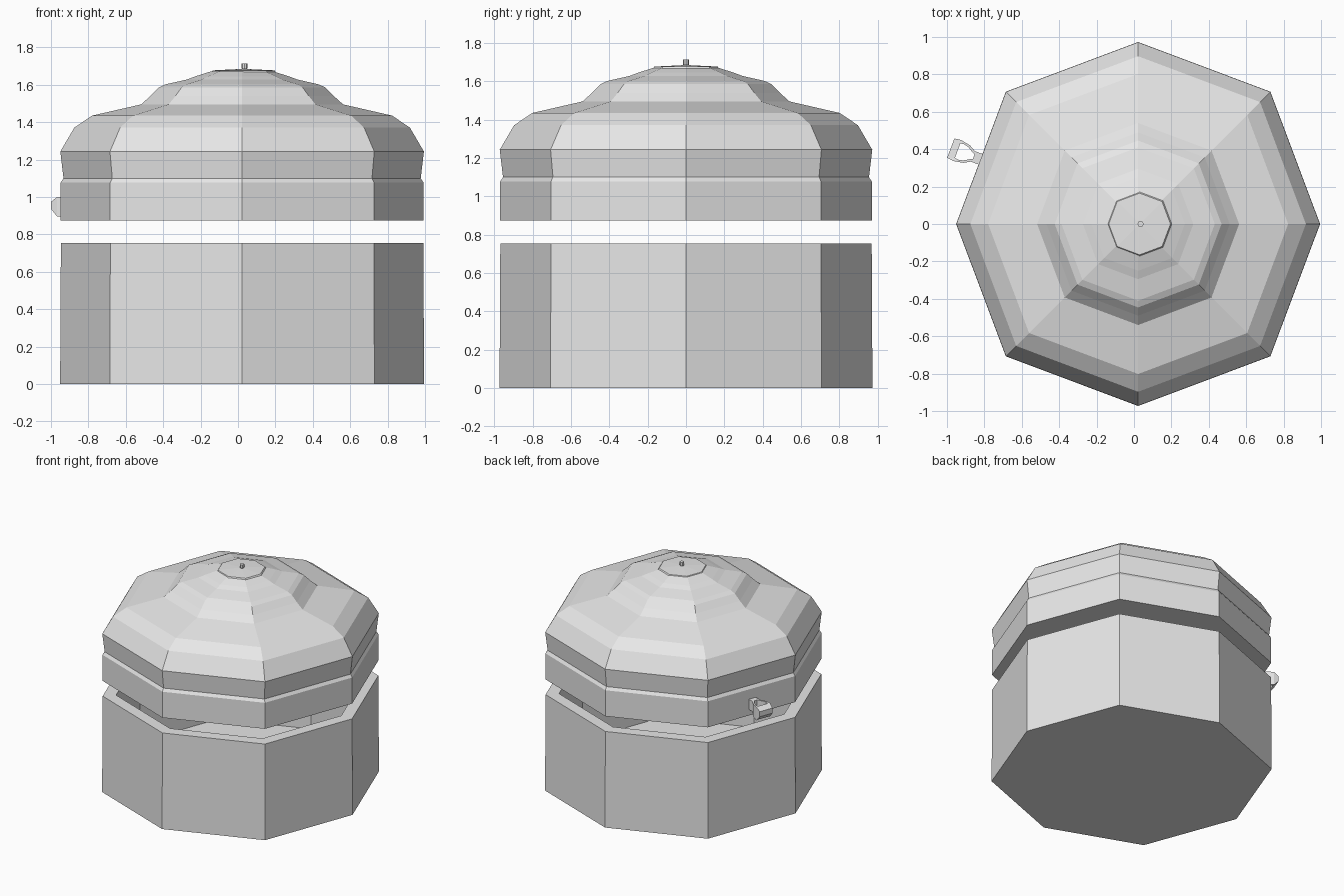
import bpy
import bmesh
import math
from mathutils import Vector

cube = bpy.data.objects.get("Cube")
if cube:
    bpy.data.objects.remove(cube, do_unlink=True)

CENTRE_X = 0.022
grey = bpy.data.materials.new("plain grey")
grey.use_nodes = True
colour = (0.8, 0.8, 0.8, 1)
grey.diffuse_color = colour
grey.node_tree.nodes["Principled BSDF"].inputs["Base Color"].default_value = colour


def finish(name, bm):
    bmesh.ops.recalc_face_normals(bm, faces=bm.faces)
    mesh = bpy.data.meshes.new(name)
    bm.to_mesh(mesh)
    bm.free()
    mesh.materials.append(grey)
    obj = bpy.data.objects.new(name, mesh)
    bpy.context.collection.objects.link(obj)
    return obj


def octagon_lathe(name, profile, x=CENTRE_X):
    """Stack eight-sided rings along a (radius, height) profile and cap both ends."""
    bm = bmesh.new()
    rings = []
    for r, z in profile:
        ring = []
        for i in range(8):
            a = i * math.pi / 4
            s = r * (1.028 if i % 2 else 1)  # diagonal corners sit slightly further out
            ring.append(bm.verts.new((x + s * math.cos(a), s * math.sin(a), z)))
        rings.append(ring)
    for low, high in zip(rings, rings[1:]):
        for i in range(8):
            j = (i + 1) % 8
            bm.faces.new((low[i], low[j], high[j], high[i]))
    bm.faces.new(rings[0])
    bm.faces.new(rings[-1])
    return finish(name, bm)


# Hollow container: outer wall, flat rim, inner wall, floor
octagon_lathe("base_box", [(0.973, 0), (0.969, 0.753), (0.875, 0.753), (0.875, 0.08)])

# Floating lid: straight band, small groove, stepped dome
octagon_lathe("lid", [
    (0.97, 0.873), (0.97, 1.077), (0.955, 1.1), (0.972, 1.243), (0.897, 1.371),
    (0.802, 1.435), (0.54, 1.495), (0.49, 1.54), (0.446, 1.585), (0.41, 1.602),
    (0.295, 1.628), (0.25, 1.645), (0.165, 1.672)])

# Thin cap plate and knob on top
octagon_lathe("lid_cap", [(0.172, 1.668), (0.165, 1.677), (0.02, 1.684)], 0.03)
octagon_lathe("lid_knob", [(0.012, 1.68), (0.016, 1.69), (0.016, 1.713)], 0.035)

# Latch loop on the back right wall: outline and hole as (outward, sideways, low, high)
normal = Vector((-0.936, 0.351, 0))
side = Vector((0.351, 0.936, 0))
origin = normal * 0.884 + side * 0.036
half_outer = [(0, 0.03, 0.92, 1.0), (0.05, 0.03, 0.92, 1.0), (0.085, 0.05, 0.9, 1.0),
              (0.14, 0.06, 0.895, 1.0), (0.176, 0.055, 0.935, 0.975)]
half_inner = [(0.045, 0.012, 0.92, 1.0), (0.06, 0.02, 0.92, 1.0), (0.09, 0.038, 0.9, 1.0),
              (0.115, 0.044, 0.9, 1.0), (0.137, 0.042, 0.895, 1.0)]


def loop_points(half):
    return half + [(u, -v, lo, hi) for u, v, lo, hi in reversed(half)]


bm = bmesh.new()
levels = []
for half in (half_outer, half_inner):
    for level in (2, 3):
        levels.append([bm.verts.new(origin + normal * p[0] + side * p[1] + Vector((0, 0, p[level])))
                       for p in loop_points(half)])
outer_low, outer_high, inner_low, inner_high = levels
for a, b in ((outer_low, outer_high), (outer_high, inner_high),
             (inner_high, inner_low), (inner_low, outer_low)):
    for i in range(len(a)):
        j = (i + 1) % len(a)
        bm.faces.new((a[i], a[j], b[j], b[i]))
finish("latch_loop", bm)
